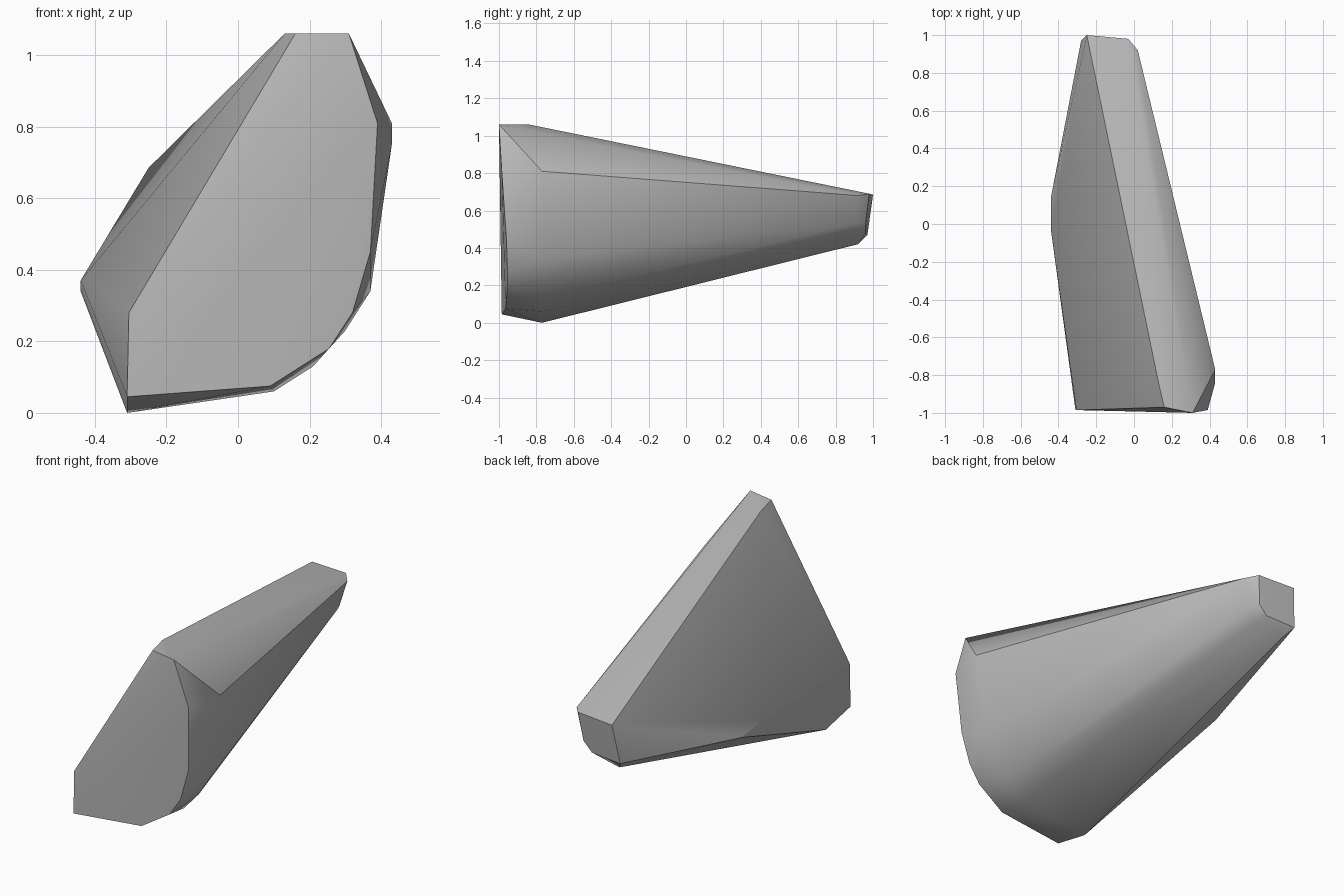
import bpy, bmesh, math

cube = bpy.data.objects.get("Cube")
if cube:
    bpy.data.objects.remove(cube, do_unlink=True)

# Stone colour
stone = bpy.data.materials.new("stone_grey")
stone.use_nodes = True
grey = (0.5, 0.5, 0.5, 1)
stone.diffuse_color = grey
stone.node_tree.nodes["Principled BSDF"].inputs["Base Color"].default_value = grey

# Corners of each facet ring, front to back
front_face = [(.16, -.97, 1.06), (.31, -1, 1.06), (.39, -.985, .81), (.37, -.96, .45),
              (.32, -.955, .28), (.255, -.955, .18), (.09, -.965, .075), (-.31, -.985, .045),
              (-.305, -.985, .28)]
shoulder = [(.13, -.84, 1.06), (.43, -.77, .81), (.43, -.84, .75), (.37, -.77, .34),
            (.3, -.77, .23), (.21, -.77, .13), (.1, -.77, .06), (-.31, -.77, 0)]
ridge = [(-.44, -.03, .37), (-.44, .14, .34), (.09, .13, .855)]
tip_rim = [(.02, .92, .68), (-.02, .9, .53), (-.08, .89, .46), (-.24, .92, .42)]
tip_face = [(-.25, 1, .685), (-.03, .98, .69), (-.05, .96, .53), (-.1, .96, .48), (-.28, .97, .47)]

# Wrap the corners into one chipped, tapering rock
bm = bmesh.new()
for corner in front_face + shoulder + ridge + tip_rim + tip_face:
    bm.verts.new(corner)
hull = bmesh.ops.convex_hull(bm, input=bm.verts)
unused = {v for v in hull["geom_interior"] + hull["geom_unused"] if isinstance(v, bmesh.types.BMVert)}
bmesh.ops.delete(bm, geom=list(unused), context='VERTS')
bmesh.ops.recalc_face_normals(bm, faces=bm.faces)

mesh = bpy.data.meshes.new("rock")
bm.to_mesh(mesh)
bm.free()
mesh.materials.append(stone)
rock = bpy.data.objects.new("rock", mesh)
bpy.context.collection.objects.link(rock)

# Soft facets with crisp main edges
bpy.context.view_layer.objects.active = rock
rock.select_set(True)
bpy.ops.object.shade_smooth_by_angle(angle=math.radians(30))
